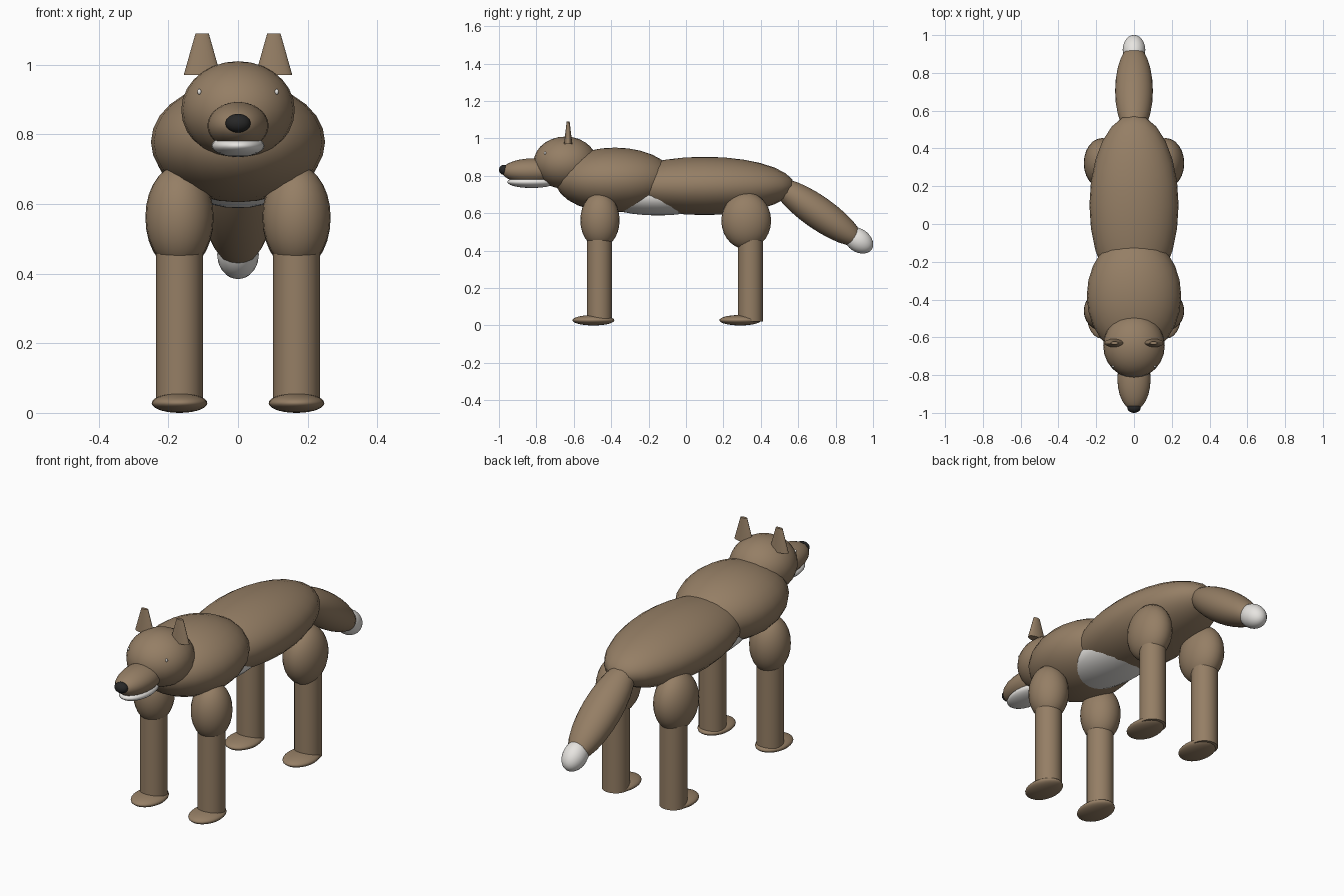
import bpy
from math import radians

cube = bpy.data.objects.get("Cube")
if cube:
    bpy.data.objects.remove(cube, do_unlink=True)


def material(name, rgb):
    mat = bpy.data.materials.new(name)
    mat.use_nodes = True
    colour = (*rgb, 1)
    mat.diffuse_color = colour
    mat.node_tree.nodes["Principled BSDF"].inputs["Base Color"].default_value = colour
    return mat


FUR = material("brown fur", (0.30, 0.21, 0.13))
WHITE = material("white fur", (0.80, 0.78, 0.75))
BLACK = material("black nose", (0.02, 0.02, 0.02))


def finish(name, mat, scale=(1, 1, 1), tilt=0):
    obj = bpy.context.object
    obj.name = name
    obj.scale = scale
    obj.rotation_euler.x = radians(tilt)
    obj.data.materials.append(mat)
    bpy.ops.object.shade_smooth_by_angle(angle=radians(40))
    return obj


def ellipsoid(name, centre, radii, mat=FUR, tilt=0):
    bpy.ops.mesh.primitive_uv_sphere_add(
        segments=24, ring_count=14, radius=1, location=centre)
    return finish(name, mat, radii, tilt)


def frustum(name, centre, bottom, top, height, flatten=1):
    bpy.ops.mesh.primitive_cone_add(
        vertices=24, radius1=bottom, radius2=top, depth=height, location=centre)
    return finish(name, FUR, (1, flatten, 1))


# Trunk
ellipsoid("body", (0, 0.10, 0.746), (0.236, 0.48, 0.156))
ellipsoid("chest", (0, -0.38, 0.778), (0.25, 0.32, 0.173))
ellipsoid("belly", (0, -0.15, 0.69), (0.17, 0.33, 0.102), WHITE)

# Head
ellipsoid("head", (0, -0.645, 0.87), (0.163, 0.17, 0.14))
ellipsoid("snout", (0, -0.82, 0.825), (0.088, 0.165, 0.068))
ellipsoid("jaw", (0, -0.825, 0.767), (0.076, 0.13, 0.032), WHITE)
ellipsoid("nose", (0, -0.972, 0.832), (0.036, 0.028, 0.027), BLACK)

# Tail
ellipsoid("tail", (0, 0.705, 0.605), (0.1, 0.29, 0.088), tilt=-35)
ellipsoid("tail_tip", (0, 0.922, 0.455), (0.06, 0.086, 0.062), WHITE, tilt=-35)

# Paired parts
for side, s in (("left", 1), ("right", -1)):
    frustum(side + "_ear", (s * 0.103, -0.63, 1.03), 0.053, 0.019, 0.12, 0.42)
    ellipsoid(side + "_eye", (s * 0.111, -0.754, 0.922), (0.006, 0.006, 0.008), WHITE)

    x = s * 0.168
    ellipsoid(side + "_shoulder", (x, -0.46, 0.563), (0.098, 0.105, 0.148))
    ellipsoid(side + "_thigh", (x, 0.322, 0.56), (0.098, 0.133, 0.152))
    for leg, leg_y, foot_y in (("front", -0.462, -0.495), ("hind", 0.345, 0.29)):
        frustum(f"{side}_{leg}_leg", (x, leg_y, 0.26), 0.067, 0.067, 0.48)
        ellipsoid(f"{side}_{leg}_paw", (x, foot_y, 0.028), (0.08, 0.112, 0.028))
